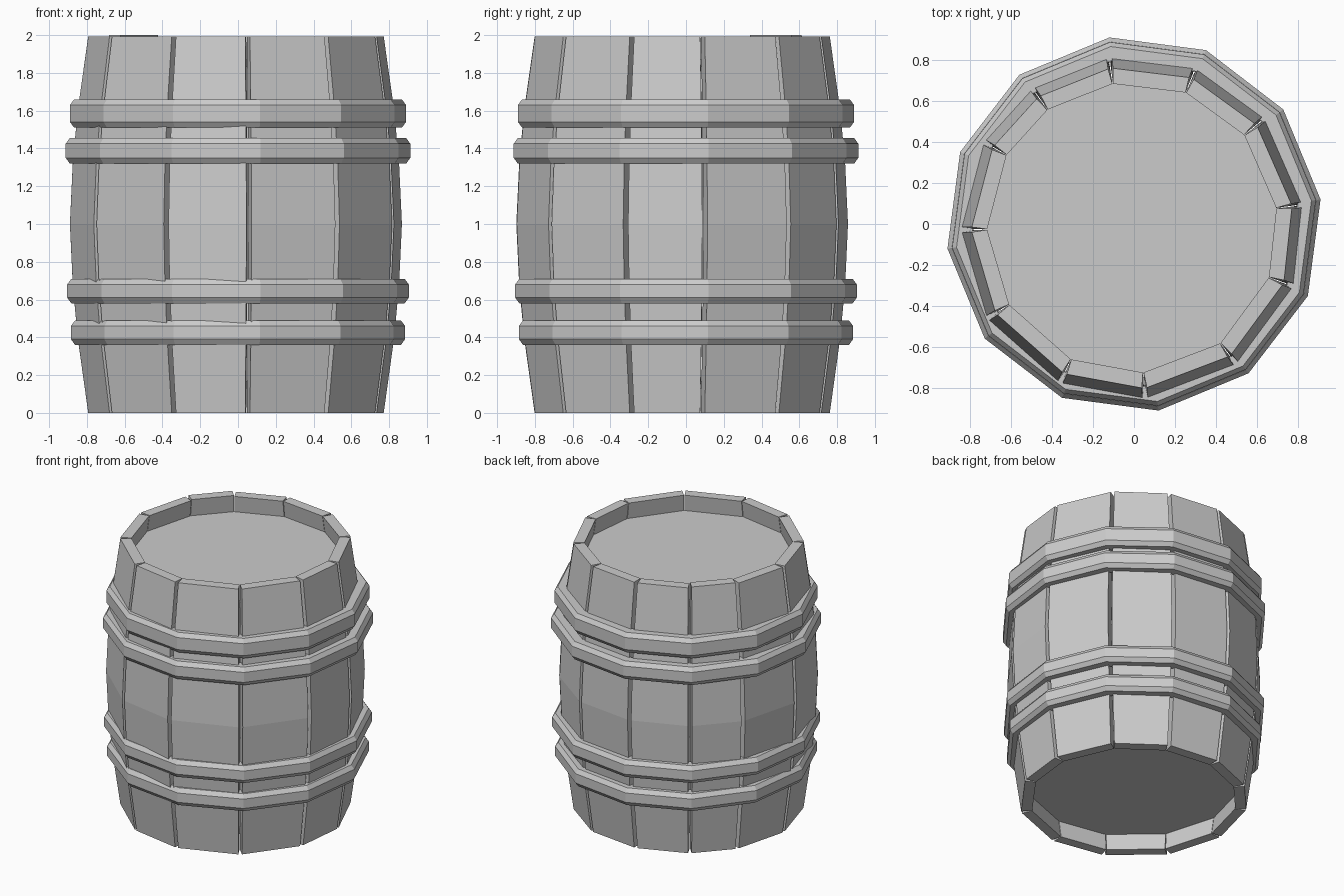
import bpy, bmesh
from math import radians, cos, sin

if "Cube" in bpy.data.objects:
    bpy.data.objects.remove(bpy.data.objects["Cube"])

CX, CY = -0.008, -0.018   # the staves sit slightly off the hoop centre


def make_object(name, bm):
    bmesh.ops.recalc_face_normals(bm, faces=bm.faces)
    me = bpy.data.meshes.new(name)
    bm.to_mesh(me)
    bm.free()
    ob = bpy.data.objects.new(name, me)
    bpy.context.collection.objects.link(ob)
    return ob


def skin(name, rings, closed=False):
    """Bridge equal-length rings of points; cap the ends unless closed."""
    bm = bmesh.new()
    vs = [[bm.verts.new(p) for p in ring] for ring in rings]
    n = len(rings[0])
    for i in range(len(vs) if closed else len(vs) - 1):
        a, b = vs[i], vs[(i + 1) % len(vs)]
        for j in range(n):
            k = (j + 1) % n
            bm.faces.new((a[j], a[k], b[k], b[j]))
    if not closed:
        bm.faces.new(vs[0])
        bm.faces.new(vs[-1])
    return make_object(name, bm)


def polar(r, deg, z, cx=0.0, cy=0.0):
    a = radians(deg)
    return (cx + r * cos(a), cy + r * sin(a), z)


# Staves: uneven widths, bulged profile, wedge-shaped gaps between them
seams = [7.7, 39.6, 68.4, 97.8, 125.7, 150, 180.7, 212, 245, 274.3, 307.3, 340]
profile = [(0, .785), (.4, .841), (.68, .867), (1, .882),
           (1.32, .867), (1.6, .841), (2, .785)]
THICK = 0.075
for i, a0 in enumerate(seams):
    a1 = seams[(i + 1) % 12] + (360 if i == 11 else 0)
    rings = []
    for z, r in profile:
        if z == 2 and i != 4:
            z = 1.993            # one stave stands a touch proud
        rings.append([polar(r, a0 + .9, z, CX, CY), polar(r, a1 - .9, z, CX, CY),
                      polar(r - THICK, a1 - .15, z, CX, CY),
                      polar(r - THICK, a0 + .15, z, CX, CY)])
    skin(f"stave_{i + 1}", rings)

# Recessed round ends
for name, z0, z1 in (("bottom_head", .13, .17), ("top_head", 1.83, 1.87)):
    skin(name, [[polar(.735, a, z, CX, CY) for a in seams] for z in (z0, z1)])

# Twelve-sided hoops with chamfered edges
hoops = [(.36, .49, .892), (.58, .71, .912), (1.32, 1.455, .92), (1.51, 1.66, .897)]
for i, (z0, z1, r) in enumerate(hoops):
    section = [(r - .09, z0), (r - .022, z0), (r, z0 + .03),
               (r, z1 - .03), (r - .022, z1), (r - .09, z1)]
    rings = [[polar(q, 7.5 + 30 * k, z) for q, z in section] for k in range(12)]
    skin(f"hoop_{i + 1}", rings, closed=True)
